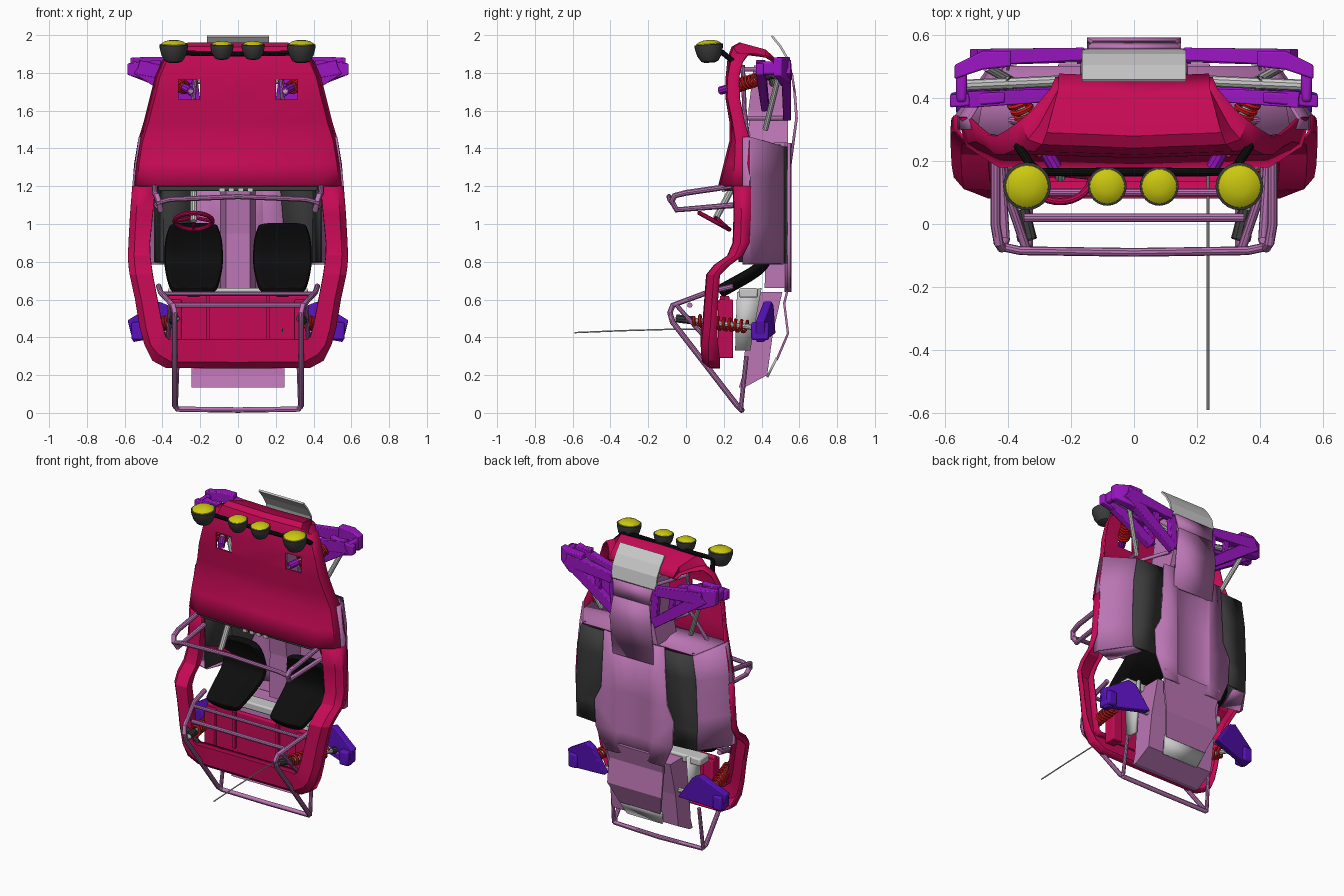
import bpy, bmesh, math
from mathutils import Vector, Matrix

if "Cube" in bpy.data.objects:
    bpy.data.objects.remove(bpy.data.objects["Cube"])

def mat(name, r, g, b):
    m = bpy.data.materials.new(name)
    m.diffuse_color = (r, g, b, 1)
    m.use_nodes = True
    m.node_tree.nodes["Principled BSDF"].inputs["Base Color"].default_value = m.diffuse_color
    return m
RED = mat("crimson", .56, .003, .09)
PINK = mat("pink", .5, .18, .46)
PURP = mat("purple", .33, .008, .55)
VIOL = mat("violet", .1, .006, .5)
BLACK = mat("black", .004, .004, .004)
DARK = mat("dark", .045, .045, .045)
YEL = mat("yellow", .6, .58, .005)
COIL = mat("spring_red", .6, .01, .01)
GREY = None

def finish(ob, m, mirror=False, thick=0, bevel=0, smooth=True):
    if m: ob.data.materials.append(m)
    if mirror:
        md = ob.modifiers.new("mirror", 'MIRROR')
        md.use_clip = True
    if thick:
        md = ob.modifiers.new("solid", 'SOLIDIFY')
        md.thickness, md.offset = thick, 0
    if bevel:
        md = ob.modifiers.new("bevel", 'BEVEL')
        md.width, md.segments = bevel, 2
    if smooth:
        bpy.ops.object.select_all(action='DESELECT')
        ob.select_set(True)
        bpy.context.view_layer.objects.active = ob
        bpy.ops.object.shade_smooth_by_angle(angle=math.radians(28))
    return ob

def mesh(name, bm, m, **kw):
    bmesh.ops.recalc_face_normals(bm, faces=bm.faces[:])
    me = bpy.data.meshes.new(name)
    bm.to_mesh(me)
    bm.free()
    ob = bpy.data.objects.new(name, me)
    bpy.context.collection.objects.link(ob)
    return finish(ob, m, **kw)

def loft(name, secs, m, closed=False, caps=True, **kw):
    bm = bmesh.new()
    rows = [[bm.verts.new(p) for p in s] for s in secs]
    n = len(secs[0])
    for a, b in zip(rows, rows[1:]):
        for i in range(n if closed else n - 1):
            j = (i + 1) % n
            bm.faces.new((a[i], a[j], b[j], b[i]))
    if closed and caps:
        bm.faces.new(rows[0])
        bm.faces.new(rows[-1])
    return mesh(name, bm, m, **kw)

def box(name, x0, x1, y0, y1, z0, z1, m, **kw):
    sec = lambda z: [(x0, y0, z), (x1, y0, z), (x1, y1, z), (x0, y1, z)]
    return loft(name, [sec(z0), sec(z1)], m, closed=True, **kw)

def strip(name, pts, m, thick=.012, **kw):
    # plate centred on x=0, rows of (half width, y, z)
    return loft(name, [[(-w, y, z), (w, y, z)] for w, y, z in pts], m, thick=thick, **kw)

def beam(name, a, b, w, h, m, mirror=True, taper=1):
    a, b = Vector(a), Vector(b)
    d = (b - a).normalized()
    v = (Vector((0, 1, 0)) - d * d.y).normalized()
    u = d.cross(v)
    sec = lambda p, s: [p + u*i*w*s/2 + v*j*h*s/2 for i, j in ((-1, -1), (1, -1), (1, 1), (-1, 1))]
    return loft(name, [sec(a, 1), sec(b, taper)], m, closed=True, mirror=mirror, bevel=.004)

def tube(name, pts, r, m, mirror=True, cyclic=False, sides=3):
    cu = bpy.data.curves.new(name, 'CURVE')
    cu.dimensions = '3D'
    cu.bevel_depth, cu.bevel_resolution, cu.use_fill_caps = r, sides, True
    sp = cu.splines.new('POLY')
    sp.points.add(len(pts) - 1)
    for p, q in zip(sp.points, pts): p.co = (*q, 1)
    sp.use_cyclic_u = cyclic
    ob = bpy.data.objects.new(name, cu)
    bpy.context.collection.objects.link(ob)
    bpy.ops.object.select_all(action='DESELECT')
    ob.select_set(True)
    bpy.context.view_layer.objects.active = ob
    bpy.ops.object.convert(target='MESH')
    return finish(bpy.context.view_layer.objects.active, m, mirror=mirror)

def lathe(name, prof, loc, rot, m, n=24):
    rows = [[Matrix.Rotation(rot, 4, 'X') @ Vector((r*math.cos(2*math.pi*i/n), r*math.sin(2*math.pi*i/n), z)) + Vector(loc)
             for i in range(n)] for r, z in prof]
    return loft(name, rows, m, closed=True)

def shock(name, a, b, r, body):
    a, b = Vector(a), Vector(b)
    d = (b - a).normalized()
    u = d.orthogonal().normalized()
    v = d.cross(u)
    tube(name + "_rod", [a, b], r*.5, GREY)
    tube(name + "_upper_mount", [a, a.lerp(b, .2)], r*.75, body)
    tube(name + "_lower_mount", [a.lerp(b, .88), b], r*.7, DARK)
    pts = []
    for i in range(9*12 + 1):
        t = 2*math.pi*i/12
        pts.append(a.lerp(b, .2 + .6*i/108) + (u*math.cos(t) + v*math.sin(t))*r)
    tube(name + "_spring", pts, .009, COIL, sides=1)

# hood and nose shell, with holes for the front shocks
hood = loft("hood", [[(0, y, z), (a, y + .01, z), (w - .025, ys, zo), (w, yl, zo)] for z, y, a, w, ys, yl, zo in [
    (1.20, .175, .43, .555, .25, .34, 1.20), (1.32, .205, .42, .545, .26, .34, 1.32),
    (1.44, .235, .405, .525, .265, .34, 1.44), (1.54, .235, .385, .495, .25, .31, 1.54),
    (1.66, .215, .355, .465, .225, .285, 1.66), (1.78, .215, .335, .435, .225, .28, 1.78),
    (1.88, .225, .315, .40, .24, .30, 1.86), (1.935, .245, .29, .36, .27, .33, 1.90),
    (1.955, .28, .275, .325, .31, .36, 1.90), (1.92, .41, .24, .265, .42, .43, 1.885),
    (1.87, .465, .235, .25, .465, .465, 1.86)]], RED, mirror=True, thick=.01)
cut = box("shock_hole_cutter", .20, .315, .1, .33, 1.66, 1.765, None, mirror=True, smooth=False)
cut.hide_render = True
cut.hide_set(True)
md = hood.modifiers.new("holes", 'BOOLEAN')
md.operation, md.object = 'DIFFERENCE', cut

# side rails of the shell and the tail, running round the rear corner
loft("body_side_and_tail", [[(xi, y + .05, zi), (xi, y, zi), (max(xo - .03, 0), y + .005, zo + dz), (xo, y + .04, zo), (xo, yl, zo)]
     for xi, zi, xo, zo, dz, y, yl in [
    (.44, 1.20, .555, 1.20, 0, .25, .345), (.455, 1.05, .567, 1.05, 0, .255, .345), (.47, .90, .575, .90, 0, .25, .335),
    (.468, .83, .578, .83, 0, .22, .30), (.462, .78, .575, .78, 0, .15, .23), (.455, .73, .568, .73, 0, .11, .18),
    (.43, .60, .54, .60, 0, .10, .17), (.405, .47, .515, .45, 0, .09, .165), (.385, .40, .49, .36, 0, .08, .17),
    (.365, .385, .45, .28, .03, .08, .18), (.32, .385, .38, .242, .03, .085, .18), (0, .385, 0, .24, .03, .085, .18)]],
     RED, mirror=True, thick=.01)
# engine cover
box("engine_cover", -.37, .37, .20, .23, .29, .62, RED, bevel=.008)
box("engine_cover_rib", .15, .17, .18, .21, .38, .62, RED, mirror=True)
box("engine_cover_side", .30, .37, .17, .25, .29, .60, RED, mirror=True, bevel=.006)

# tub side, dark floor panels, floor
loft("tub_side", [[(a, .30, z), (a, .34, z), (b, .515, z - d)] for a, b, z, d in
     [(.565, .44, .79, 0), (.565, .445, 1.0, 0), (.55, .435, 1.25, 0), (.52, .41, 1.46, .05)]], PINK, mirror=True, thick=.012)
loft("dark_floor_panel", [[(a, .515, z), (b, .53, z)] for a, b, z in
     [(.44, .28, .79), (.445, .28, .92), (.445, .24, 1.0), (.435, .22, 1.25), (.41, .20, 1.41)]], DARK, mirror=True, thick=.014)
loft("footwell_front", [[(0, .50, 1.41), (.41, .50, 1.41)], [(0, .40, 1.44), (.48, .40, 1.44)], [(0, .28, 1.44), (.50, .28, 1.44)]],
     PINK, mirror=True, thick=.012)
loft("rear_tub_wall", [[(.44, .30, .79), (.56, .33, .79)], [(.36, .50, .79), (.44, .515, .79)]], PINK, mirror=True, thick=.01)
loft("inner_footwell_side", [[(.44, .28, z), (.40, .50, z)] for z in (.80, 1.42)], DARK, mirror=True, thick=.01)
loft("floor", [[(0, .53, z), (.09, .53, z), (.13, .55, z), (w, .545, z)] for w, z in
     [(.22, .64), (.28, .78), (.29, .95), (.24, 1.05), (.22, 1.43)]], PINK, mirror=True, thick=.015)
loft("tunnel", [[(-.09, .53, z), (-.06, y, z), (.06, y, z), (.09, .53, z)] for z, y in [(.66, .42), (.95, .43), (1.2, .40), (1.43, .37)]],
     PINK, thick=.01, smooth=False)
strip("front_skid", [(.15, .55, 1.30), (.15, .585, 1.56), (.13, .575, 1.70)], PINK, .014)
strip("nose_skid", [(.13, .575, 1.70), (.145, .56, 1.80)], PINK)
strip("front_skid_plate", [(.165, .55, 1.80), (.165, .535, 1.88), (.165, .50, 1.94), (.165, .455, 1.995)], GREY, smooth=False)
loft("front_chassis_box", [[(-w, y, z), (w, y, z), (w, .54, z), (-w, .54, z)] for w, y, z in
     [(.17, .34, 1.43), (.13, .33, 1.60), (.12, .36, 1.84)]], PINK, closed=True, caps=False, smooth=False)
for z in (1.56, 1.82): tube("front_frame_hoop", [(0, .30, z), (.22, .30, z), (.14, .52, z)], .012, PINK)
tube("front_frame_rail", [(.40, .33, 1.43), (.24, .31, 1.60), (.22, .30, 1.84)], .012, PINK)
# rear chassis box, bulkhead, skids
loft("rear_chassis_box", [[(-w, a, z), (w, a, z), (w, b, z), (-w, b, z)] for w, a, b, z in
     [(.245, .28, .31, .135), (.245, .30, .43, .20), (.245, .32, .46, .42), (.24, .34, .51, .64)]], PINK, closed=True, smooth=False)
box("grey_bulkhead", -.37, .37, .28, .38, .61, .66, GREY, bevel=.01)
loft("grey_side_plate", [[(.29, .27, .64), (.29, .40, .66)], [(.27, .26, .33), (.27, .34, .33)]], GREY, mirror=True, thick=.02)
strip("rear_skid", [(.22, .55, .70), (.20, .52, .58), (.20, .54, .42), (.15, .48, .28)], PINK, smooth=False)
strip("rear_skid_tip", [(.16, .48, .29), (.13, .43, .19)], GREY)

# seats
for s in (-1, 1):
    secs = []
    for w, y, z, ny, nz in [(.125, .385, 1.005, 1, .2), (.13, .39, .995, 1, .2), (.155, .415, .93, 1, 0), (.16, .435, .84, 1, -.1),
                            (.16, .41, .77, .75, -.6), (.15, .30, .705, .5, -.85), (.13, .19, .645, .5, -.85), (.12, .175, .635, .5, -.85)]:
        n = Vector((0, ny, nz)).normalized() * .035
        p = Vector((s*.235, y, z))
        e = Vector((w, 0, 0))
        secs.append([p - e - n*1.5, p - e*.6 - n*.7, p + e*.6 - n*.7, p + e - n*1.5, p + e*1.02 + n, p - e*1.02 + n])
    ob = loft("seat", secs, BLACK, closed=True)
    md = ob.modifiers.new("soft", 'SUBSURF')
    md.levels = md.render_levels = 2

# steering wheel and dash
c, ax = Vector((-.235, .15, 1.015)), Vector((0, .1, -.055)).normalized()
ring = [c + Vector((.1, 0, 0))*math.cos(t*math.pi/16) + ax*.09*math.sin(t*math.pi/16) for t in range(32)]
tube("steering_wheel", ring, .012, RED, mirror=False, cyclic=True)
for k in (0, 16, 8): tube("wheel_spoke", [c + Vector((0, .01, .02)), ring[k]], .01, RED, mirror=False)
tube("steering_column", [c, (-.235, .25, 1.20)], .018, GREY, mirror=False)
box("dashboard", -.42, .42, .20, .26, 1.175, 1.205, DARK, bevel=.006)
for i in range(4): box("dash_switch", -.1 + i*.05, -.07 + i*.05, .19, .21, 1.17, 1.19, GREY)

# windscreen frame
tube("windscreen_side", [(.44, .24, 1.20), (.44, .0, 1.165), (.43, -.06, 1.15), (.42, -.075, 1.12), (.41, -.05, 1.075), (.43, .26, 1.10)], .016, PINK)
tube("windscreen_top", [(-.43, -.07, 1.11), (-.36, -.085, 1.13), (0, -.09, 1.145), (.36, -.085, 1.13), (.43, -.07, 1.11)], .014, PINK, mirror=False)
# rear cage and bumper
tube("rear_cage", [(.42, .25, .67), (.41, .12, .64), (.345, -.07, .57), (.335, -.085, .53), (.335, -.07, .48), (.335, .27, .04), (.32, .29, .02), (0, .295, .015)], .015, PINK)
tube("rear_cage_brace", [(.33, .29, .02), (.32, .32, .30)], .012, PINK)
tube("rear_cage_bar", [(-.35, .02, .57), (.35, .02, .57)], .014, PINK, mirror=False)
tube("rear_cage_hoop", [(-.40, .10, .63), (.40, .10, .63)], .012, PINK, mirror=False)
tube("rear_cage_diagonal", [(.36, -.05, .57), (.37, .10, .40)], .012, PINK)
tube("antenna", [(.235, .22, .445), (.235, -.1, .442), (.235, -.35, .435), (.235, -.59, .425)], .004, GREY, mirror=False)

# front suspension: tapered frames of broad beams
for nm, o, i1, i2 in (("lower", (.50, .53, 1.83), (.14, .535, 1.57), (.16, .54, 1.79)), ("upper", (.53, .395, 1.83), (.22, .42, 1.62), (.24, .41, 1.77))):
    o, i1, i2 = Vector(o), Vector(i1), Vector(i2)
    beam(nm + "_arm_rear", i1, o, .06, .04, PURP, taper=1.3)
    beam(nm + "_arm_front", i2, o, .06, .04, PURP, taper=1.3)
    beam(nm + "_arm_base", i1, i2, .05, .035, PURP)
    for t in (.35, .65): beam(nm + "_arm_web", i1.lerp(o, t), i2.lerp(o, t), .035, .025, PURP)
loft("front_knuckle", [[(x, a, z0), (x, b, z0), (x, b, z1), (x, a, z1)] for x, a, b, z0, z1 in
     [(.39, .50, .55, 1.73, 1.885), (.48, .49, .55, 1.75, 1.885), (.57, .46, .505, 1.785, 1.88)]], PURP, closed=True, mirror=True, bevel=.006)
loft("front_upper_knuckle", [[(x, a, z0), (x, b, z0), (x, b, z1), (x, a, z1)] for x, a, b, z0, z1 in
     [(.41, .385, .42, 1.74, 1.87), (.585, .37, .41, 1.79, 1.85)]], PURP, closed=True, mirror=True, bevel=.006)
box("front_hub", .53, .565, .385, .49, 1.79, 1.86, PURP, mirror=True, bevel=.012)
tube("front_axle", [(.10, .46, 1.74), (.55, .44, 1.82)], .018, GREY)
tube("front_strut", [(.33, .42, 1.50), (.47, .50, 1.82)], .015, GREY)
shock("front_shock", (.25, .18, 1.705), (.41, .46, 1.79), .03, PURP)
# rear suspension
loft("rear_arm", [[(.27, y, .42), (.37, y - .01, .57), (.42, y - .02, .59), (.585, y - .06, .49), (.555, y - .06, .375), (.50, y - .05, .385)]
     for y in (.43, .475)], VIOL, closed=True, mirror=True, bevel=.006)
box("rear_knuckle", .50, .565, .345, .44, .385, .48, VIOL, mirror=True, bevel=.012)
tube("rear_axle", [(.2, .42, .44), (.56, .40, .43)], .016, GREY)
shock("rear_shock", (.33, -.05, .50), (.45, .42, .445), .03, DARK)

# light bar and lamps
tube("light_bar", [(.33, .19, 1.91), (.30, .165, 1.905), (0, .165, 1.90)], .014, BLACK)
tube("light_bar_mount", [(.33, .19, 1.91), (.37, .25, 1.86)], .014, BLACK)
for x, r in ((-.34, .076), (-.085, .062), (.08, .062), (.335, .076)):
    loc = (x, .12, 1.945)
    lathe("lamp_housing", [(r*.35, -r*1.2), (r*.6, -r*1.1), (r*.85, -r*.7), (r*.98, -r*.2), (r, .004), (r*.93, .006)], loc, .08, DARK)
    lathe("lamp_lens", [(r*.92, 0), (r*.88, r*.12), (r*.65, r*.28), (r*.35, r*.36), (r*.08, r*.38)], loc, .08, YEL)
